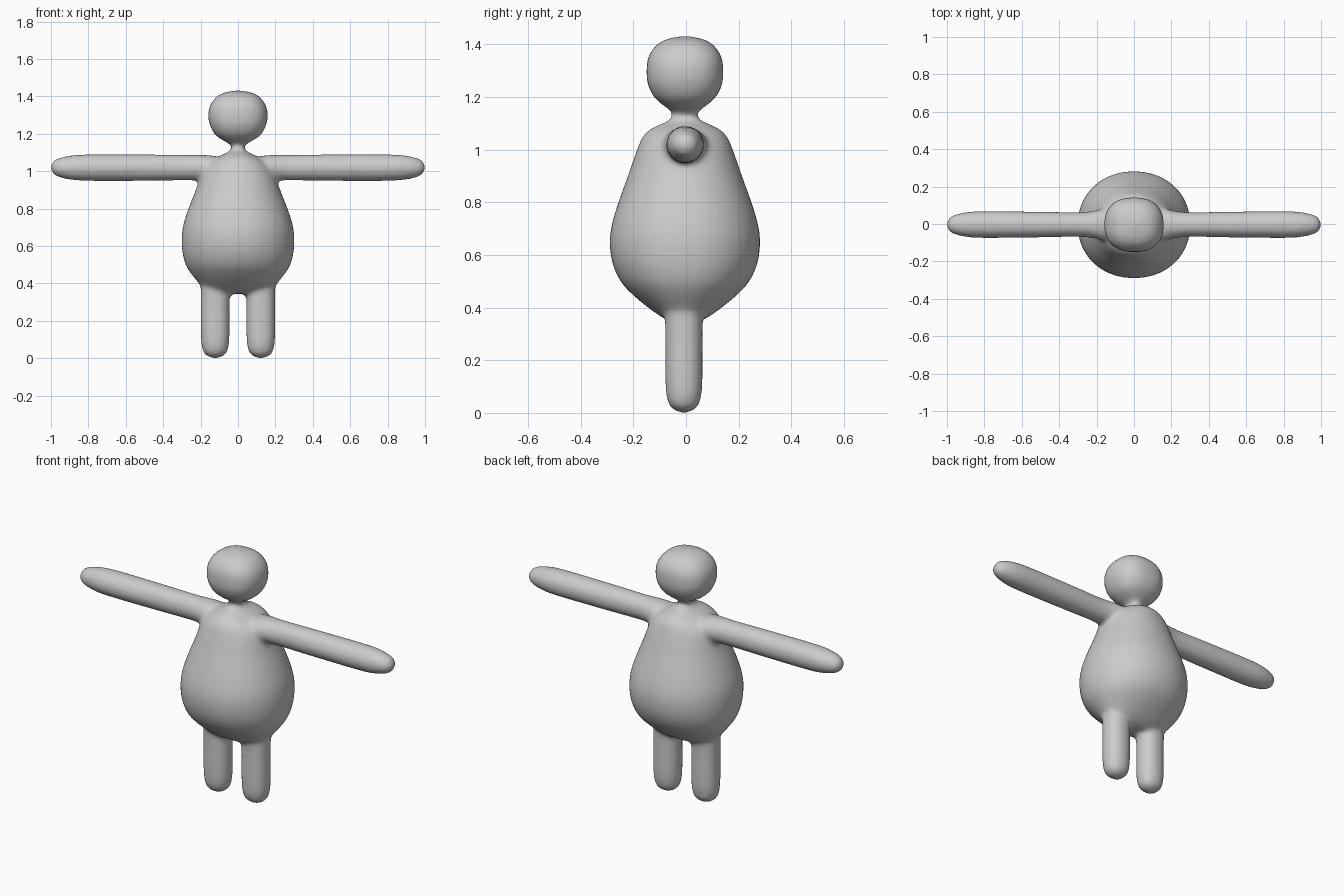
import bpy, bmesh, math
from mathutils import Vector

if "Cube" in bpy.data.objects:
    bpy.data.objects.remove(bpy.data.objects["Cube"])

grey = bpy.data.materials.new("plain grey")
grey.diffuse_color = (0.6, 0.6, 0.6, 1)
grey.use_nodes = True
grey.node_tree.nodes["Principled BSDF"].inputs["Base Color"].default_value = grey.diffuse_color

SEGMENTS = 40
bm = bmesh.new()


def smooth_rows(rows, steps=4):
    """Catmull-Rom interpolation through the profile rows."""
    pts = [Vector(r) for r in rows]
    pts = [pts[0]] + pts + [pts[-1]]
    out = []
    for a, b, c, d in zip(pts, pts[1:], pts[2:], pts[3:]):
        for i in range(steps):
            t = i / steps
            out.append(0.5 * (2 * b + (c - a) * t + (2 * a - 5 * b + 4 * c - d) * t ** 2
                              + (3 * b - a - 3 * c + d) * t ** 3))
    return out + [pts[-1]]


def loft(rows, place, power=2.0):
    """Closed skin through superellipse rings; row = (along, radius_a, radius_b)."""
    rings = []
    for along, ra, rb in smooth_rows(rows):
        ra, rb = max(ra, 0.004), max(rb, 0.004)
        ring = []
        for k in range(SEGMENTS):
            ang = 2 * math.pi * k / SEGMENTS
            c, s = math.cos(ang), math.sin(ang)
            u = math.copysign(abs(c) ** (2 / power), c) * ra
            v = math.copysign(abs(s) ** (2 / power), s) * rb
            ring.append(bm.verts.new(place(along, u, v)))
        rings.append(ring)
    faces = [bm.faces.new((rings[0])), bm.faces.new(rings[-1])]
    for lo, hi in zip(rings, rings[1:]):
        for k in range(SEGMENTS):
            n = (k + 1) % SEGMENTS
            faces.append(bm.faces.new((lo[k], lo[n], hi[n], hi[k])))
    bmesh.ops.recalc_face_normals(bm, faces=faces)


def upright(z, u, v):
    return (u, v - 0.004, z)


# Pear-shaped torso with neck
loft([(0.345, 0.12, 0.05), (0.365, 0.185, 0.09), (0.40, 0.21, 0.14), (0.45, 0.25, 0.20),
      (0.50, 0.28, 0.245), (0.57, 0.298, 0.276), (0.65, 0.301, 0.286), (0.72, 0.291, 0.277),
      (0.80, 0.265, 0.253), (0.90, 0.226, 0.217), (1.00, 0.19, 0.182), (1.05, 0.15, 0.16),
      (1.08, 0.10, 0.128), (1.10, 0.058, 0.085), (1.12, 0.036, 0.052), (1.16, 0.036, 0.045)],
     upright, 2.1)

# Rounded-box head
loft([(1.125, 0.034, 0.046), (1.145, 0.045, 0.052), (1.17, 0.09, 0.085), (1.20, 0.127, 0.118),
      (1.25, 0.152, 0.142), (1.30, 0.159, 0.146), (1.35, 0.150, 0.140), (1.395, 0.118, 0.111),
      (1.42, 0.073, 0.068), (1.433, 0.0, 0.0)],
     upright, 2.4)

for side in (-1, 1):
    # Straight outstretched arm
    loft([(0.05, 0.06, 0.05), (0.15, 0.085, 0.066), (0.22, 0.073, 0.069), (0.30, 0.066, 0.069),
          (0.50, 0.069, 0.071), (0.80, 0.072, 0.071), (0.90, 0.066, 0.064), (0.96, 0.052, 0.05),
          (0.99, 0.034, 0.032), (1.002, 0.0, 0.0)],
         lambda x, u, v: (side * x, u - 0.003, 1.019 + v))
    # Short leg with rounded foot
    loft([(-0.002, 0.0, 0.0), (0.008, 0.036, 0.033), (0.03, 0.062, 0.056), (0.07, 0.073, 0.067),
          (0.14, 0.077, 0.071), (0.30, 0.077, 0.071), (0.45, 0.078, 0.075)],
         lambda z, u, v: (side * 0.122 + u, v - 0.008, z), 2.2)

mesh = bpy.data.meshes.new("figure_body")
bm.to_mesh(mesh)
bm.free()
mesh.materials.append(grey)
figure = bpy.data.objects.new("figure_body", mesh)
bpy.context.collection.objects.link(figure)

# Fuse the parts into one skin with soft joints
fuse = figure.modifiers.new("fuse", "REMESH")
fuse.mode = "VOXEL"
fuse.voxel_size = 0.012
fuse.use_smooth_shade = True
soften = figure.modifiers.new("soften", "SMOOTH")
soften.factor = 0.5
soften.iterations = 10
